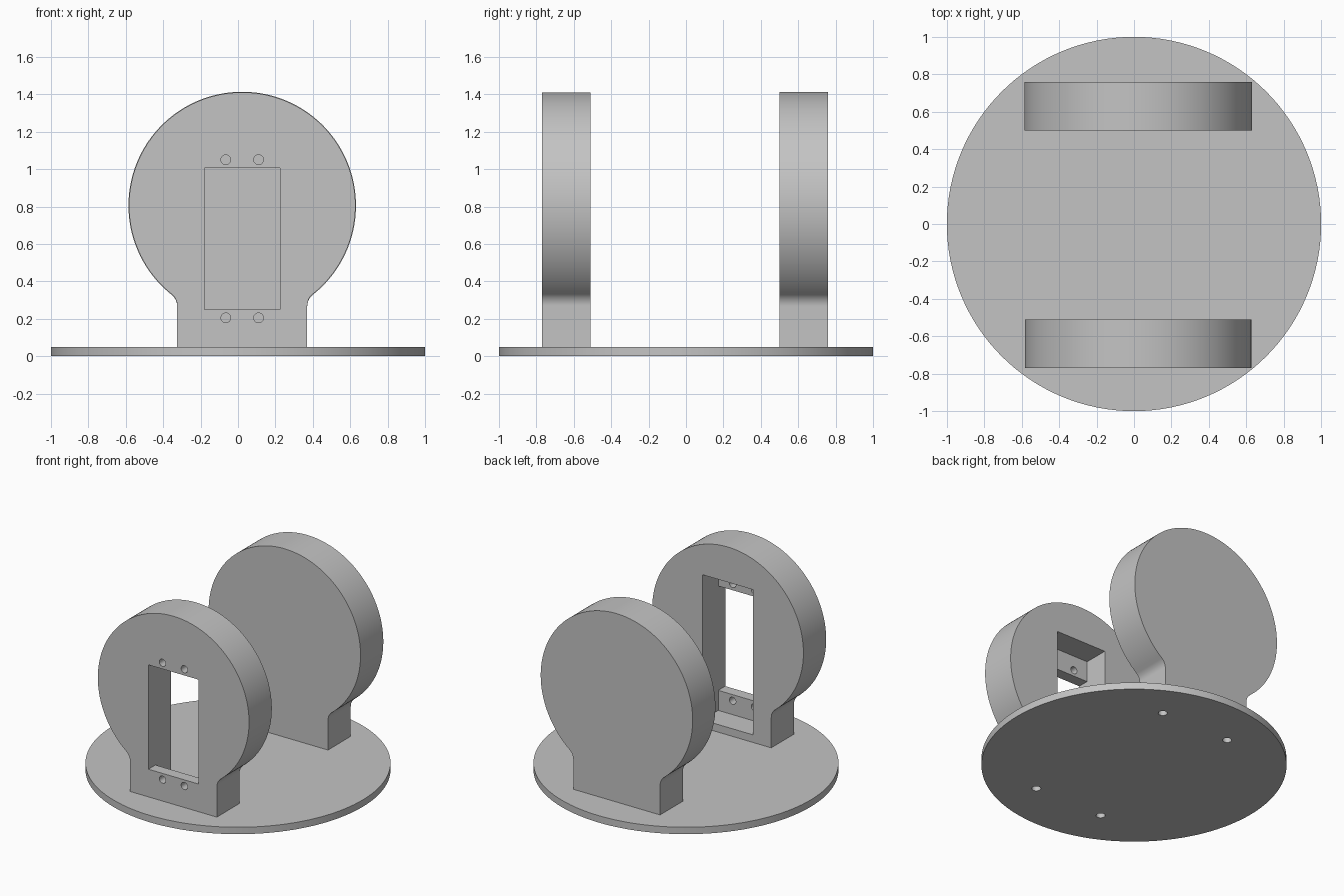
import bpy
import bmesh
from math import sqrt, sin, cos, pi, atan2, radians
from mathutils import Matrix

cube = bpy.data.objects.get("Cube")
if cube:
    bpy.data.objects.remove(cube, do_unlink=True)

grey = bpy.data.materials.new("light grey")
grey.use_nodes = True
colour = (0.55, 0.55, 0.55, 1)
grey.diffuse_color = colour
grey.node_tree.nodes["Principled BSDF"].inputs["Base Color"].default_value = colour

BASE_TOP = 0.05
MID_X = 0.0225       # centre line of both uprights
MID_Z = 0.805        # centre of the round heads
HALF_STEM = 0.3475
FILLET = 0.08


def make_object(name, bm):
    bmesh.ops.recalc_face_normals(bm, faces=bm.faces)
    mesh = bpy.data.meshes.new(name)
    bm.to_mesh(mesh)
    bm.free()
    mesh.materials.append(grey)
    obj = bpy.data.objects.new(name, mesh)
    bpy.context.collection.objects.link(obj)
    return obj


def cylinder(name, radius, depth, location, axis="Z", sides=32):
    bm = bmesh.new()
    turn = Matrix.Rotation(pi / 2, 4, "X") if axis == "Y" else Matrix()
    bmesh.ops.create_cone(bm, cap_ends=True, segments=sides, radius1=radius,
                          radius2=radius, depth=depth,
                          matrix=Matrix.Translation(location) @ turn)
    return make_object(name, bm)


def box(name, low, high):
    bm = bmesh.new()
    bmesh.ops.create_cube(bm, size=1)
    for v in bm.verts:
        v.co = [a if c < 0 else b for c, a, b in zip(v.co, low, high)]
    return make_object(name, bm)


def activate(obj):
    bpy.ops.object.select_all(action="DESELECT")
    obj.select_set(True)
    bpy.context.view_layer.objects.active = obj


def cut(target, cutters):
    for cutter in cutters:
        cutter.hide_render = True
        mod = target.modifiers.new("cut", "BOOLEAN")
        mod.operation = "DIFFERENCE"
        mod.solver = "EXACT"
        mod.object = cutter
        activate(target)
        bpy.ops.object.modifier_apply(modifier=mod.name)
        bpy.data.objects.remove(cutter, do_unlink=True)


def arc(cx, cz, radius, start, end, steps):
    for i in range(steps + 1):
        a = start + (end - start) * i / steps
        yield cx + radius * cos(a), cz + radius * sin(a)


def upright(name, radius, y_front, y_back):
    """Round head blended into a straight stem by concave fillets."""
    fx = HALF_STEM + FILLET
    fz = -sqrt((radius + FILLET) ** 2 - fx ** 2)
    join = atan2(fz, fx)
    right = [(HALF_STEM, BASE_TOP - MID_Z)]
    right += arc(fx, fz, FILLET, pi, pi + join, 10)
    right += list(arc(0, 0, radius, join, pi / 2, 64))[1:]
    outline = right + [(-x, z) for x, z in reversed(right[:-1])]
    bm = bmesh.new()
    face = bm.faces.new([bm.verts.new((MID_X + x, y_front, MID_Z + z))
                         for x, z in outline])
    extruded = bmesh.ops.extrude_face_region(bm, geom=[face])["geom"]
    bmesh.ops.translate(bm, vec=(0, y_back - y_front, 0),
                        verts=[g for g in extruded if isinstance(g, bmesh.types.BMVert)])
    return make_object(name, bm)


# Round base with four screw holes under the uprights
base = cylinder("base_disc", 1, BASE_TOP, (0, 0, BASE_TOP / 2), sides=128)
cut(base, [cylinder("base_hole_cutter", 0.03, 0.2, (x, y, 0))
           for x in (-0.255, 0.295) for y in (-0.645, 0.645)])

# Plain rear upright
rear = upright("rear_upright", 0.608, 0.50, 0.76)

# Front upright: window, taller pocket from the inside, four screw holes
front = upright("front_upright", 0.605, -0.77, -0.51)
left, right = -0.178, 0.225
cutters = [box("window_cutter", (left, -0.9, 0.25), (right, -0.6, 1.005)),
           box("pocket_cutter", (left, -0.69, 0.105), (right, -0.4, 1.155))]
cutters += [cylinder("screw_cutter", 0.026, 0.24, (x, -0.78, z), "Y")
            for x in (-0.065, 0.11) for z in (0.205, 1.05)]
cut(front, cutters)

for part in (base, rear, front):
    activate(part)
    bpy.ops.object.shade_smooth_by_angle(angle=radians(30))
